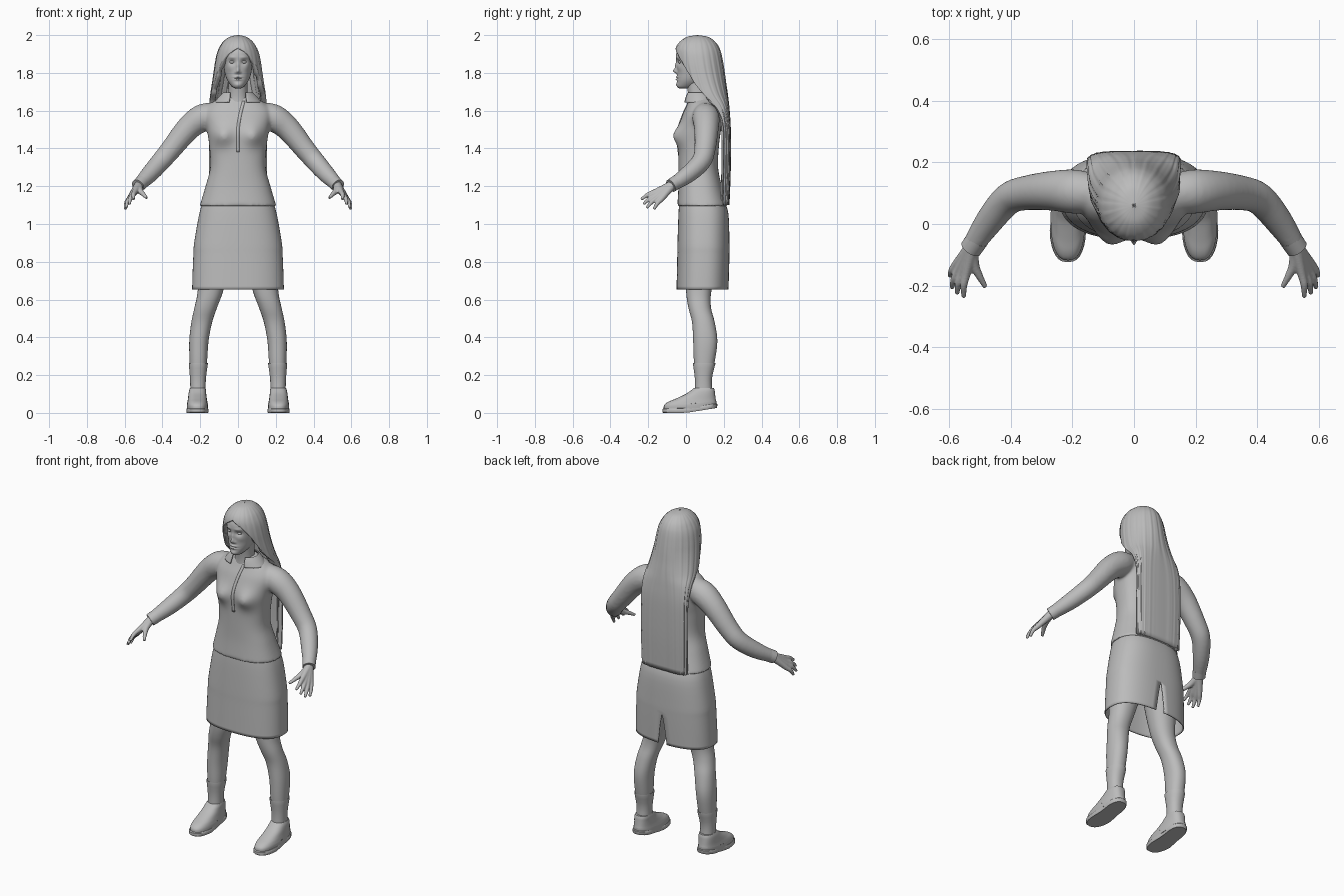
import bpy, bmesh, math
from mathutils import Vector
from mathutils.bvhtree import BVHTree

if "Cube" in bpy.data.objects:
    bpy.data.objects.remove(bpy.data.objects["Cube"])

grey = bpy.data.materials.new("plain grey")
grey.diffuse_color = (0.5, 0.5, 0.5, 1)
grey.use_nodes = True
grey.node_tree.nodes["Principled BSDF"].inputs["Base Color"].default_value = grey.diffuse_color


def dense(rows, n):
    """Catmull-Rom interpolation of tuples, n steps per span."""
    out = []
    for i in range(len(rows) - 1):
        a, b, c, d = (rows[max(0, min(len(rows) - 1, i + k))] for k in (-1, 0, 1, 2))
        for s in range(n):
            t = s / n
            out.append(tuple(q + .5 * t * (r - p + t * (2*p - 5*q + 4*r - w + t * (3*(q - r) + w - p)))
                             for p, q, r, w in zip(a, b, c, d)))
    return out + [tuple(rows[-1])]


def skin(bm, rings, closed=True, caps=True):
    vs = [[bm.verts.new(p) for p in r] for r in rings]
    m = len(vs[0])
    for a, b in zip(vs, vs[1:]):
        for j in range(m if closed else m - 1):
            k = (j + 1) % m
            bm.faces.new((a[j], a[k], b[k], b[j]))
    if closed and caps:
        bm.faces.new(vs[0])
        bm.faces.new(vs[-1])


def spow(v, p):
    return math.copysign(abs(v) ** (2 / p), v)


def loft(bm, rows, n=4, seg=32, p=2.2, side=1):
    """Rows: z, centre x, front y, back y, half width."""
    rings = []
    for z, x, f, b, w in dense(rows, n):
        rings.append([(side * (x + w * spow(math.cos(t), p)), (f + b) / 2 + (b - f) / 2 * spow(math.sin(t), p), z)
                      for t in (2 * math.pi * j / seg for j in range(seg))])
    skin(bm, rings)


def tube(bm, rows, n=4, seg=12, side=1):
    """Rows: x, y, z, radius along a path."""
    pts = dense(rows, n)
    rings = []
    for i, q in enumerate(pts):
        t = (Vector(pts[min(i + 1, len(pts) - 1)][:3]) - Vector(pts[max(i - 1, 0)][:3])).normalized()
        u = t.cross(Vector((.7, 0, .7))).normalized()
        v = t.cross(u)
        c = Vector(q[:3])
        ring = [c + q[3] * (u * math.cos(a) + v * math.sin(a))
                for a in (2 * math.pi * j / seg for j in range(seg))]
        rings.append([(side * r.x, r.y, r.z) for r in ring])
    skin(bm, rings)


def sheet(bm, rows, d, n=4, seg=48, ridge=0):
    """Open wrap around z. Rows: z, half width, front y, back y, half angle, squareness."""
    rings = []
    for z, w, f, b, a, p in dense(rows, n):
        ring = []
        for j in range(seg + 1):
            t = math.radians(min(a, 180)) * (2 * j / seg - 1)
            k = 1 + ridge * (math.sin(t * 23) + .6 * math.sin(t * 41 + 1))
            ring.append((w * k * spow(math.sin(t), p), (f + b) / 2 + d * k * (b - f) / 2 * spow(math.cos(t), p), z))
        rings.append(ring)
    skin(bm, rings, closed=False)
    bmesh.ops.remove_doubles(bm, verts=bm.verts, dist=1e-5)


def finish(name, bm, voxel=0, smooth=0, thick=0, angle=50):
    bmesh.ops.recalc_face_normals(bm, faces=bm.faces)
    me = bpy.data.meshes.new(name)
    bm.to_mesh(me)
    bm.free()
    me.materials.append(grey)
    ob = bpy.data.objects.new(name, me)
    bpy.context.collection.objects.link(ob)
    bpy.ops.object.select_all(action='DESELECT')
    ob.select_set(True)
    bpy.context.view_layer.objects.active = ob
    if thick:
        m = ob.modifiers.new("thickness", 'SOLIDIFY')
        m.thickness, m.offset = thick, -1
    if voxel:
        m = ob.modifiers.new("blend", 'REMESH')
        m.mode, m.voxel_size, m.use_smooth_shade = 'VOXEL', voxel, True
        m = ob.modifiers.new("soften", 'SMOOTH')
        m.factor, m.iterations = .5, smooth
    else:
        bpy.ops.object.shade_smooth_by_angle(angle=math.radians(angle))
    return ob


def bump(v, x, z, sx, sz, amount):
    v.co.y -= amount * math.exp(-((v.co.x - x) / sx) ** 2 - ((v.co.z - z) / sz) ** 2)


# blouse: torso with bust, blended with the sleeves
bm = bmesh.new()
loft(bm, [(1.095, 0, -.046, .222, .203), (1.2, 0, -.04, .19, .172), (1.3, 0, -.04, .17, .147),
          (1.42, 0, -.042, .175, .153), (1.5, 0, -.042, .185, .165), (1.58, 0, -.018, .185, .18),
          (1.63, 0, .005, .175, .155), (1.665, 0, .02, .15, .1), (1.69, 0, .03, .125, .06)], n=6, seg=64, p=2.4)
for v in bm.verts:
    if v.co.y < .05:
        for s in (-1, 1):
            bump(v, s * .082, 1.465, .05, .05, .034)
for s in (-1, 1):
    tube(bm, [(.12, .1, 1.585, .06), (.19, .105, 1.562, .072), (.265, .108, 1.505, .065), (.355, .1, 1.395, .056),
              (.41, .08, 1.33, .052), (.47, .01, 1.262, .046), (.527, -.075, 1.205, .034)], seg=24, side=s)
blouse = finish("blouse", bm, voxel=.008, smooth=8)

# front placket following the chest
tree = BVHTree.FromObject(blouse, bpy.context.evaluated_depsgraph_get())
bm = bmesh.new()
rings = []
for x, z in dense([(.03, 1.65), (.012, 1.58), (0, 1.5), (0, 1.38)], 6):
    ring = []
    for dx in (-.008, .008):
        hit = tree.ray_cast(Vector((x + dx, -1, z)), Vector((0, 1, 0)))[0]
        ring.append((x + dx, hit.y - .003, z))
    rings.append(ring)
skin(bm, rings, closed=False)
finish("placket", bm, thick=.004)

# collar standing round the neck
bm = bmesh.new()
sheet(bm, [(1.645, .125, -.015, .16, 158, 2), (1.675, .1, -.008, .15, 155, 2), (1.697, .078, .0, .135, 148, 2)], 1)
finish("collar", bm, thick=.006)

# skirt, open below, with a slit at the back
bm = bmesh.new()
sheet(bm, [(1.12, .185, -.035, .205, 180, 2.5), (1.05, .206, -.04, .225, 180, 2.5), (.9, .232, -.045, .23, 180, 2.5),
           (.84, .236, -.046, .23, 180, 2.5), (.75, .24, -.048, .228, 178, 2.5), (.653, .243, -.05, .225, 176, 2.5)],
      -1, seg=64)
finish("skirt", bm, thick=.006)

# legs, socks and shoes
bm, bs, bu, bo = (bmesh.new() for _ in range(4))
for s in (-1, 1):
    loft(bm, [(1.0, .1, 0, .19, .09), (.85, .115, -.01, .175, .092), (.65, .145, 0, .135, .068),
              (.56, .17, .012, .132, .06), (.48, .192, .032, .152, .055), (.38, .207, .038, .166, .051),
              (.27, .21, .042, .152, .046), (.17, .212, .052, .132, .038), (.08, .212, .052, .14, .036)], side=s)
    loft(bs, [(.262, .21, .04, .152, .047), (.258, .21, .037, .155, .05), (.18, .212, .047, .137, .042),
              (.1, .212, .046, .14, .04)], n=3, side=s)
    loft(bu, [(.018, .214, -.118, .16, .056), (.04, .215, -.116, .162, .056), (.058, .215, -.095, .16, .053),
              (.075, .215, -.055, .157, .05), (.1, .215, -.002, .154, .047), (.118, .214, .025, .152, .045),
              (.132, .213, .042, .148, .041)], p=2.5, side=s)
    loft(bo, [(0, .215, -.12, .162, .058), (.004, .215, -.124, .165, .061), (.02, .215, -.124, .166, .061),
              (.024, .215, -.12, .163, .058)], n=1, p=2.6, side=s)
for v in bo.verts:      # sole lifts toward the heel, waist drawn in
    if v.co.y > 0:
        v.co.z += v.co.y * .16
    cx = math.copysign(.215, v.co.x)
    v.co.x = cx + (v.co.x - cx) * (1 - .14 * math.exp(-((v.co.y - .05) / .05) ** 2))
for v in bu.verts:
    if v.co.z < .045 and v.co.y > 0:
        v.co.z += v.co.y * .12
finish("legs", bm)
finish("socks", bs)
finish("shoe_uppers", bu, angle=60)
finish("shoe_soles", bo, angle=40)

# hands: palm strands and fingers blended together
wrist = (.524, -.07, 1.208)
fingers = [((.546, -.165, 1.17), (.553, -.237, 1.13)), ((.558, -.16, 1.152), (.575, -.226, 1.105)),
           ((.57, -.15, 1.14), (.592, -.208, 1.085)), ((.578, -.132, 1.13), (.598, -.17, 1.078))]
bm = bmesh.new()
for s in (-1, 1):
    for k, t in fingers:
        mid = tuple((a + b) / 2 for a, b in zip(k, t))
        tube(bm, [wrist + (.024,), tuple((a + b) / 2 for a, b in zip(wrist, k)) + (.019,), k + (.0145,),
                  (mid[0] + .004, mid[1], mid[2] + .006, .0115), t + (.0075,)], side=s)
    tube(bm, [wrist + (.02,), (.52, -.13, 1.178, .017), (.502, -.17, 1.158, .012), (.483, -.204, 1.138, .008)], side=s)
finish("hands", bm, voxel=.004, smooth=3)

# sleeve cuffs
bm = bmesh.new()
for s in (-1, 1):
    tube(bm, [(.508, -.048, 1.223, .037), (.53, -.08, 1.202, .036)], n=2, seg=24, side=s)
finish("cuffs", bm)

# neck
bm = bmesh.new()
loft(bm, [(1.62, 0, .01, .14, .07), (1.68, 0, .012, .12, .052), (1.78, 0, -.005, .12, .05)])
finish("neck", bm)

# head with sculpted face
bm = bmesh.new()
loft(bm, [(1.718, 0, -.035, .02, .014), (1.728, 0, -.045, .05, .032), (1.76, 0, -.047, .11, .056),
          (1.8, 0, -.046, .15, .07), (1.85, 0, -.05, .165, .077), (1.9, 0, -.052, .165, .08),
          (1.94, 0, -.035, .15, .07), (1.97, 0, .0, .12, .035)], n=10, seg=128, p=2.2)
for v in bm.verts:
    if v.co.y < .02:
        for s in (-1, 1):
            bump(v, s * .031, 1.857, .017, .013, -.012)     # eye sockets
            bump(v, s * .033, 1.882, .02, .007, .004)       # brows
            bump(v, s * .012, 1.803, .007, .007, .006)      # nostrils
            bump(v, s * .045, 1.825, .016, .016, .003)      # cheeks
        bump(v, 0, 1.81, .009, .012, .02)                   # nose tip
        bump(v, 0, 1.835, .008, .022, .009)                 # nose bridge
        bump(v, 0, 1.778, .02, .005, .009)                  # lips
        bump(v, 0, 1.765, .017, .005, .008)
        bump(v, 0, 1.7715, .024, .0022, -.005)
        bump(v, 0, 1.737, .018, .011, .006)                 # chin
finish("head", bm, angle=80)

# eyes
bm = bmesh.new()
for s in (-1, 1):
    r = bmesh.ops.create_uvsphere(bm, u_segments=20, v_segments=12, radius=1)
    for v in r['verts']:
        v.co = (s * .031 + v.co.x * .014, -.031 + v.co.y * .011, 1.857 + v.co.z * .0075)
finish("eyes", bm)

# long hair: cap over the head narrowing to a flat fall down the back
bm = bmesh.new()
sheet(bm, [(2.0, .004, .056, .064, 180, 2), (1.99, .046, .005, .118, 180, 2), (1.965, .078, -.032, .154, 180, 2),
           (1.935, .098, -.052, .175, 180, 2), (1.9, .112, -.058, .187, 153, 2), (1.85, .122, -.056, .197, 134, 2),
           (1.8, .129, -.045, .205, 123, 2), (1.74, .138, -.02, .213, 113, 2.1), (1.68, .147, .02, .222, 100, 2.3),
           (1.61, .152, .11, .23, 92, 2.8), (1.5, .153, .15, .237, 88, 3.4), (1.3, .153, .15, .237, 88, 3.6),
           (1.1, .15, .15, .23, 88, 3.6)], 1, n=5, seg=110, ridge=.008)
finish("hair", bm, thick=.028, angle=60)
